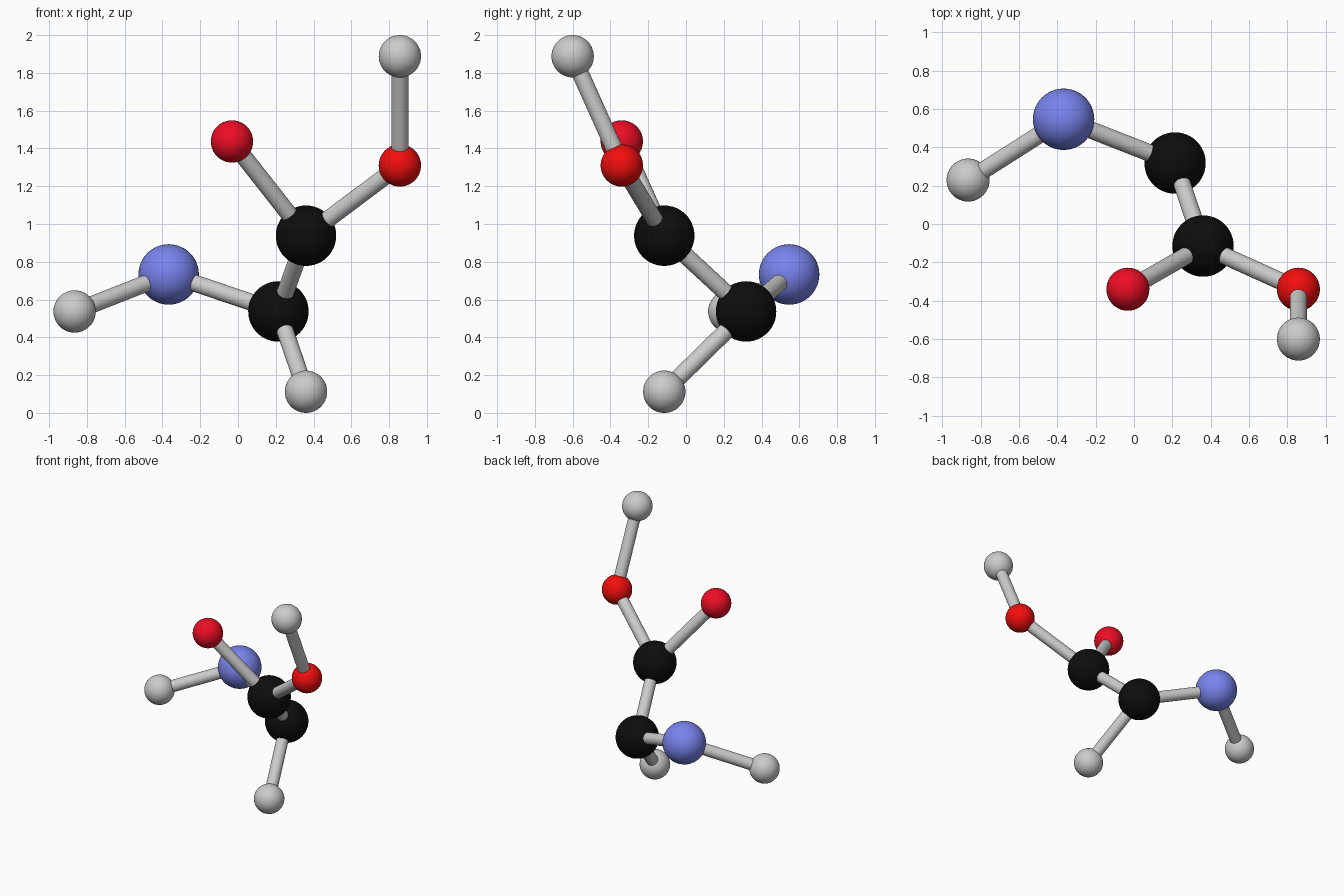
import bpy
from mathutils import Vector

if "Cube" in bpy.data.objects:
    bpy.data.objects.remove(bpy.data.objects["Cube"])


def material(name, rgb):
    mat = bpy.data.materials.new(name)
    mat.diffuse_color = (*rgb, 1)
    mat.use_nodes = True
    mat.node_tree.nodes["Principled BSDF"].inputs["Base Color"].default_value = mat.diffuse_color
    return mat


BLACK = material("carbon_black", (0.004, 0.004, 0.004))
BLUE = material("nitrogen_blue", (0.19, 0.23, 0.85))
RED = material("oxygen_red", (0.9, 0.004, 0.004))
CRIMSON = material("oxygen_crimson", (0.85, 0.004, 0.018))

BIG, SMALL, BOND = 0.16, 0.112, 0.045

# Atoms: centre, radius, material (hydrogen stays grey)
ATOMS = {
    "upper_carbon": ((0.36, -0.115, 0.938), BIG, BLACK),
    "lower_carbon": ((0.214, 0.318, 0.537), BIG, BLACK),
    "nitrogen": ((-0.367, 0.546, 0.733), BIG, BLUE),
    "left_oxygen": ((-0.032, -0.34, 1.437), SMALL, CRIMSON),
    "right_oxygen": ((0.857, -0.34, 1.31), SMALL, RED),
    "top_hydrogen": ((0.857, -0.6, 1.888), SMALL, None),
    "left_hydrogen": ((-0.865, 0.229, 0.537), SMALL, None),
    "bottom_hydrogen": ((0.36, -0.115, 0.112), SMALL, None),
}

# Bonds between pairs of atoms
BONDS = [
    ("upper_carbon", "lower_carbon"),
    ("upper_carbon", "left_oxygen"),
    ("upper_carbon", "right_oxygen"),
    ("right_oxygen", "top_hydrogen"),
    ("lower_carbon", "nitrogen"),
    ("lower_carbon", "bottom_hydrogen"),
    ("nitrogen", "left_hydrogen"),
]


def add_atom(name, centre, radius, mat):
    bpy.ops.mesh.primitive_uv_sphere_add(segments=48, ring_count=24, radius=radius, location=centre)
    obj = bpy.context.object
    obj.name = name
    bpy.ops.object.shade_smooth()
    if mat:
        obj.data.materials.append(mat)


def add_bond(start, end):
    a, b = Vector(ATOMS[start][0]), Vector(ATOMS[end][0])
    axis = b - a
    bpy.ops.mesh.primitive_cylinder_add(vertices=32, radius=BOND, depth=axis.length, location=(a + b) / 2,
                                        rotation=axis.to_track_quat("Z", "Y").to_euler())
    bpy.context.object.name = f"bond_{start}_to_{end}"
    bpy.ops.object.shade_smooth_by_angle()


for name, spec in ATOMS.items():
    add_atom(name, *spec)
for start, end in BONDS:
    add_bond(start, end)
